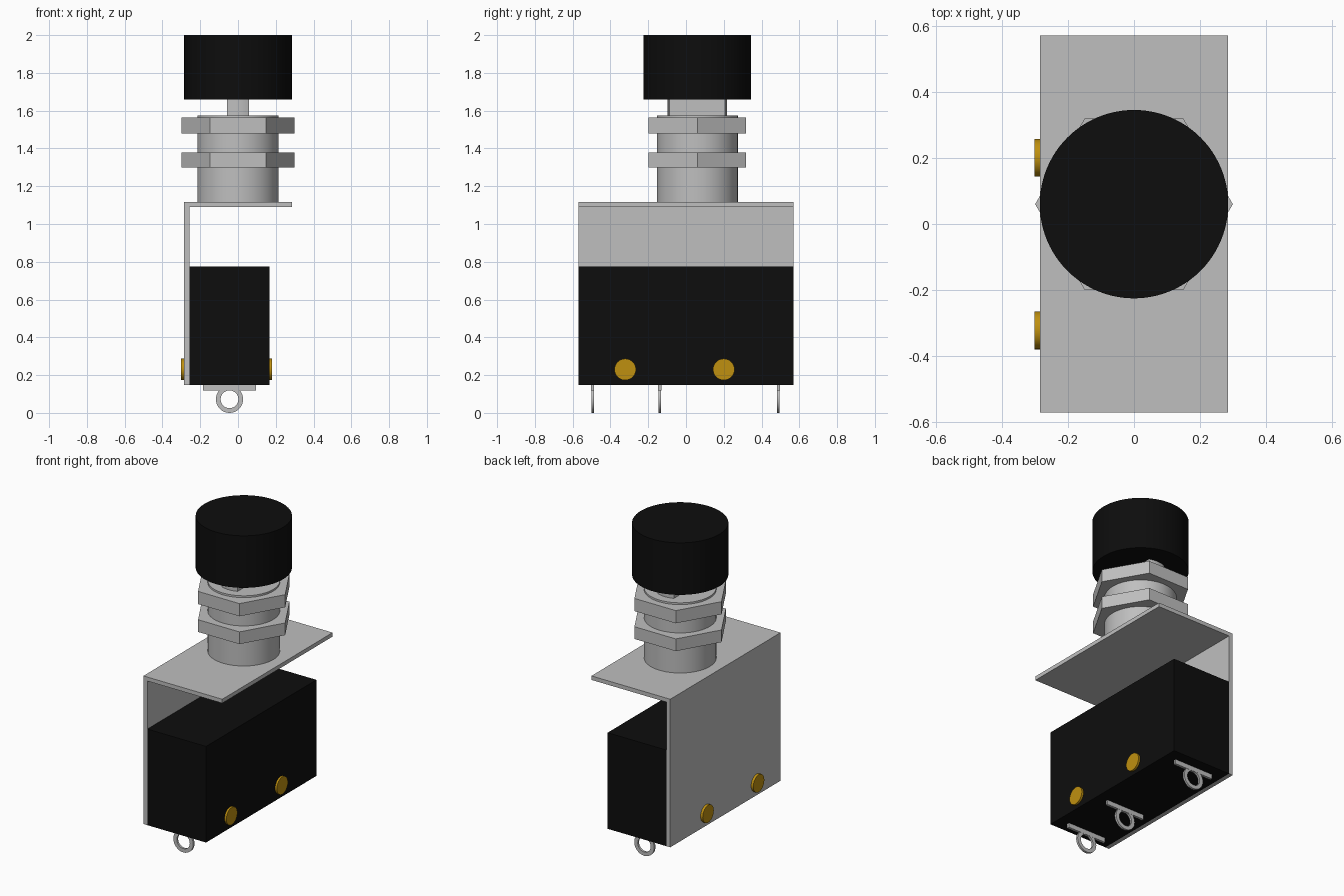
import bpy
import bmesh
from math import asin, cos, pi, radians, sin
from mathutils import Matrix, Vector

if "Cube" in bpy.data.objects:
    bpy.data.objects.remove(bpy.data.objects["Cube"], do_unlink=True)


def material(name, rgb):
    mat = bpy.data.materials.new(name)
    mat.use_nodes = True
    mat.diffuse_color = (*rgb, 1)
    mat.node_tree.nodes["Principled BSDF"].inputs["Base Color"].default_value = (*rgb, 1)
    return mat


SILVER = material("silver metal", (0.52, 0.52, 0.52))
BLACK = material("black plastic", (0.004, 0.004, 0.004))
GOLD = material("brass", (0.52, 0.28, 0.005))


def finish(bm, name, mat, smooth=False):
    bmesh.ops.recalc_face_normals(bm, faces=bm.faces)
    mesh = bpy.data.meshes.new(name)
    bm.to_mesh(mesh)
    bm.free()
    mesh.materials.append(mat)
    obj = bpy.data.objects.new(name, mesh)
    bpy.context.collection.objects.link(obj)
    if smooth:
        bpy.ops.object.select_all(action="DESELECT")
        obj.select_set(True)
        bpy.context.view_layer.objects.active = obj
        bpy.ops.object.shade_smooth_by_angle(angle=radians(35))
    return obj


def add_prism(bm, points, offset):
    face = bm.faces.new([bm.verts.new(p) for p in points])
    new = bmesh.ops.extrude_face_region(bm, geom=[face])["geom"]
    verts = [v for v in new if isinstance(v, bmesh.types.BMVert)]
    bmesh.ops.translate(bm, verts=verts, vec=Vector(offset))


def prism(name, points, offset, mat, smooth=False):
    bm = bmesh.new()
    add_prism(bm, points, offset)
    return finish(bm, name, mat, smooth)


def box_points(x0, x1, y0, y1, z):
    return [(x0, y0, z), (x1, y0, z), (x1, y1, z), (x0, y1, z)]


def upright(name, radius, z0, z1, sides, mat):
    ring = [(radius * cos(2 * pi * i / sides), AXIS_Y + radius * sin(2 * pi * i / sides), z0)
            for i in range(sides)]
    return prism(name, ring, (0, 0, z1 - z0), mat, sides > 6)


AXIS_Y = 0.06      # push button axis
HALF = 0.57        # half length of the body
BASE = 0.148       # underside of the body

# Bent sheet bracket
profile = [(-0.285, BASE), (-0.257, BASE), (-0.257, 1.09),
           (0.285, 1.09), (0.285, 1.116), (-0.285, 1.116)]
prism("bracket", [(x, -HALF, z) for x, z in profile], (0, 2 * HALF, 0), SILVER)

# Switch body
prism("switch_body", box_points(-0.257, 0.168, -HALF, HALF, BASE), (0, 0, 0.628), BLACK)

# Threaded bushing, hex nuts and cap
upright("bushing", 0.214, 1.11, 1.575, 64, SILVER)
upright("lower_nut", 0.299, 1.298, 1.378, 6, SILVER)
upright("upper_nut", 0.299, 1.48, 1.563, 6, SILVER)
upright("button_cap", 0.285, 1.66, 2.0, 96, BLACK)

# Flat plunger stem with rounded ends
limit = asin(0.057 / 0.157)
outline = []
for side in (1, -1):
    for i in range(9):
        a = side * pi / 2 + limit * (i / 4 - 1)
        outline.append((0.157 * cos(a), AXIS_Y + 0.157 * sin(a), 1.57))
prism("plunger_stem", outline, (0, 0, 0.1), SILVER, True)

# Rivets showing on both sides
for label, y in (("front", -0.322), ("back", 0.2)):
    bm = bmesh.new()
    place = Matrix.Translation((-0.06, y, 0.23)) @ Matrix.Rotation(pi / 2, 4, "Y")
    bmesh.ops.create_cone(bm, cap_ends=True, segments=32, radius1=0.057,
                          radius2=0.057, depth=0.482, matrix=place)
    finish(bm, label + "_rivet", GOLD, True)

# Solder terminals: a flat bar with a ring below it
for label, y in (("front", -0.494), ("middle", -0.139), ("back", 0.489)):
    bm = bmesh.new()
    add_prism(bm, box_points(-0.185, 0.095, y - 0.008, y + 0.008, 0.118), (0, 0, 0.032))
    count = 32
    loops = []
    for radius, depth in ((0.072, -0.007), (0.072, 0.007), (0.047, 0.007), (0.047, -0.007)):
        loops.append([bm.verts.new((-0.045 + radius * cos(2 * pi * i / count), y + depth,
                                    0.072 + radius * sin(2 * pi * i / count)))
                      for i in range(count)])
    for k in range(4):
        a, b = loops[k], loops[(k + 1) % 4]
        for i in range(count):
            j = (i + 1) % count
            bm.faces.new((a[i], a[j], b[j], b[i]))
    finish(bm, label + "_terminal", SILVER, True)
